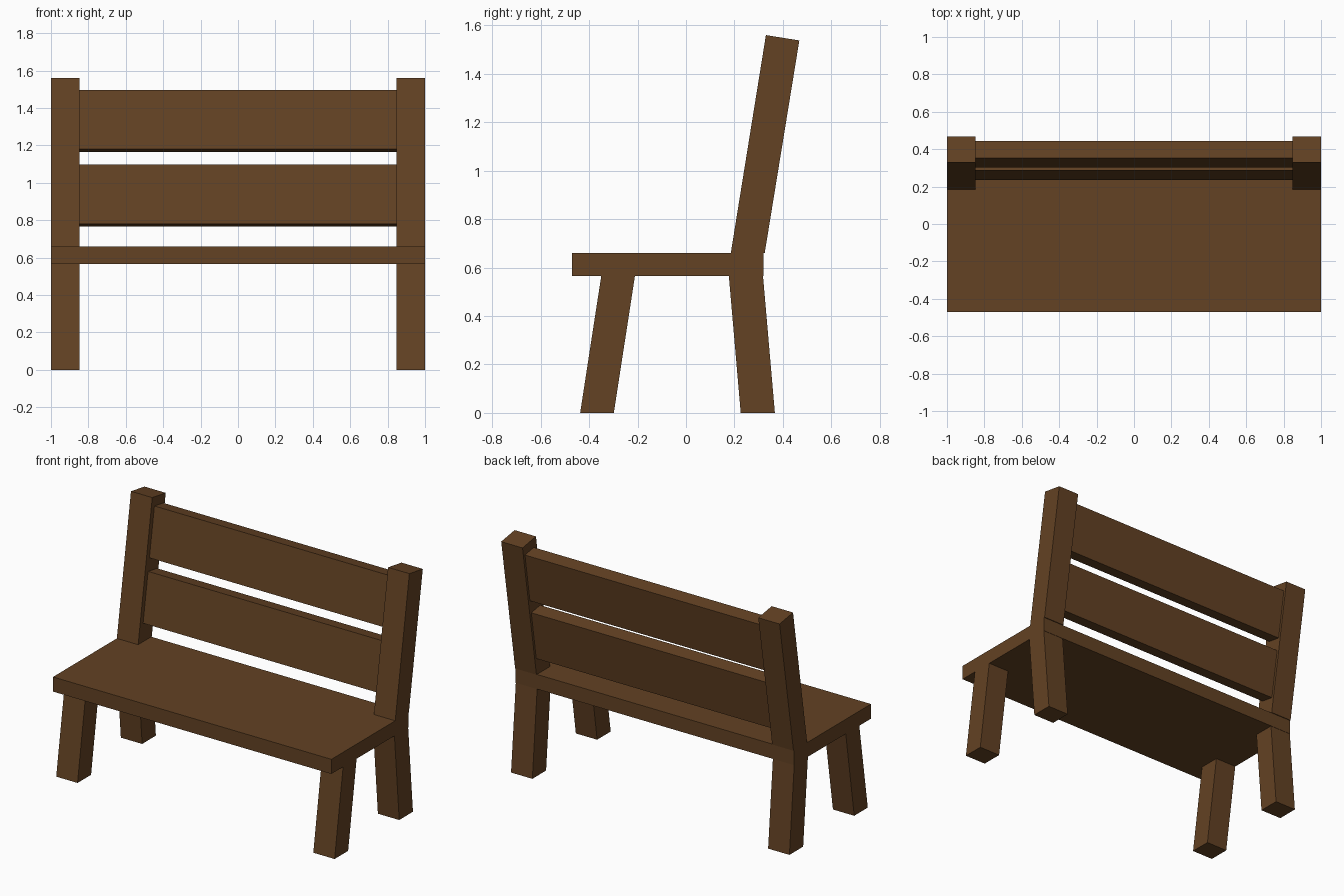
import bpy
import bmesh

cube = bpy.data.objects.get("Cube")
if cube:
    bpy.data.objects.remove(cube, do_unlink=True)

# One flat wood colour
wood = bpy.data.materials.new("brown_wood")
wood.use_nodes = True
colour = (0.125, 0.054, 0.017, 1)
wood.diffuse_color = colour
shader = wood.node_tree.nodes["Principled BSDF"]
shader.inputs["Base Color"].default_value = colour
shader.inputs["Roughness"].default_value = 0.9


def plank(name, profile, x0, x1):
    """Extrude a side profile of (y, z) points from x0 to x1."""
    bm = bmesh.new()
    face = bm.faces.new([bm.verts.new((x0, y, z)) for y, z in profile])
    ext = bmesh.ops.extrude_face_region(bm, geom=[face])
    for v in ext["geom"]:
        if isinstance(v, bmesh.types.BMVert):
            v.co.x = x1
    bmesh.ops.recalc_face_normals(bm, faces=bm.faces)
    mesh = bpy.data.meshes.new(name)
    bm.to_mesh(mesh)
    bm.free()
    mesh.materials.append(wood)
    obj = bpy.data.objects.new(name, mesh)
    bpy.context.collection.objects.link(obj)


def slat_profile(y0, z0, y1, z1, depth):
    """Leaning board: front edge from bottom to top, thickness square to it."""
    dy, dz = y1 - y0, z1 - z0
    length = (dy * dy + dz * dz) ** 0.5
    by, bz = depth * dz / length, -depth * dy / length
    return [(y0, z0), (y1, z1), (y1 + by, z1 + bz), (y0 + by, z0 + bz)]


SEAT_LOW, SEAT_TOP = 0.565, 0.66
INNER = 0.847

# Seat
plank("seat", [(-0.47, SEAT_LOW), (0.32, SEAT_LOW),
               (0.32, SEAT_TOP), (-0.47, SEAT_TOP)], -1, 1)

# Legs and leaning back posts on both sides
front_leg = [(-0.437, 0), (-0.298, 0), (-0.211, SEAT_LOW), (-0.35, SEAT_LOW)]
back_leg = [(0.226, 0), (0.367, 0), (0.318, SEAT_LOW), (0.177, SEAT_LOW)]
post = [(0.185, SEAT_TOP), (0.325, SEAT_TOP), (0.468, 1.538), (0.33, 1.56)]
for side, x0, x1 in (("left", INNER, 1), ("right", -1, -INNER)):
    plank("front_leg_" + side, front_leg, x0, x1)
    plank("back_leg_" + side, back_leg, x0, x1)
    plank("back_post_" + side, post, x0, x1)

# Backrest slats
plank("lower_slat", slat_profile(0.236, 0.78, 0.287, 1.097, 0.092), -INNER, INNER)
plank("upper_slat", slat_profile(0.301, 1.18, 0.352, 1.497, 0.092), -INNER, INNER)
